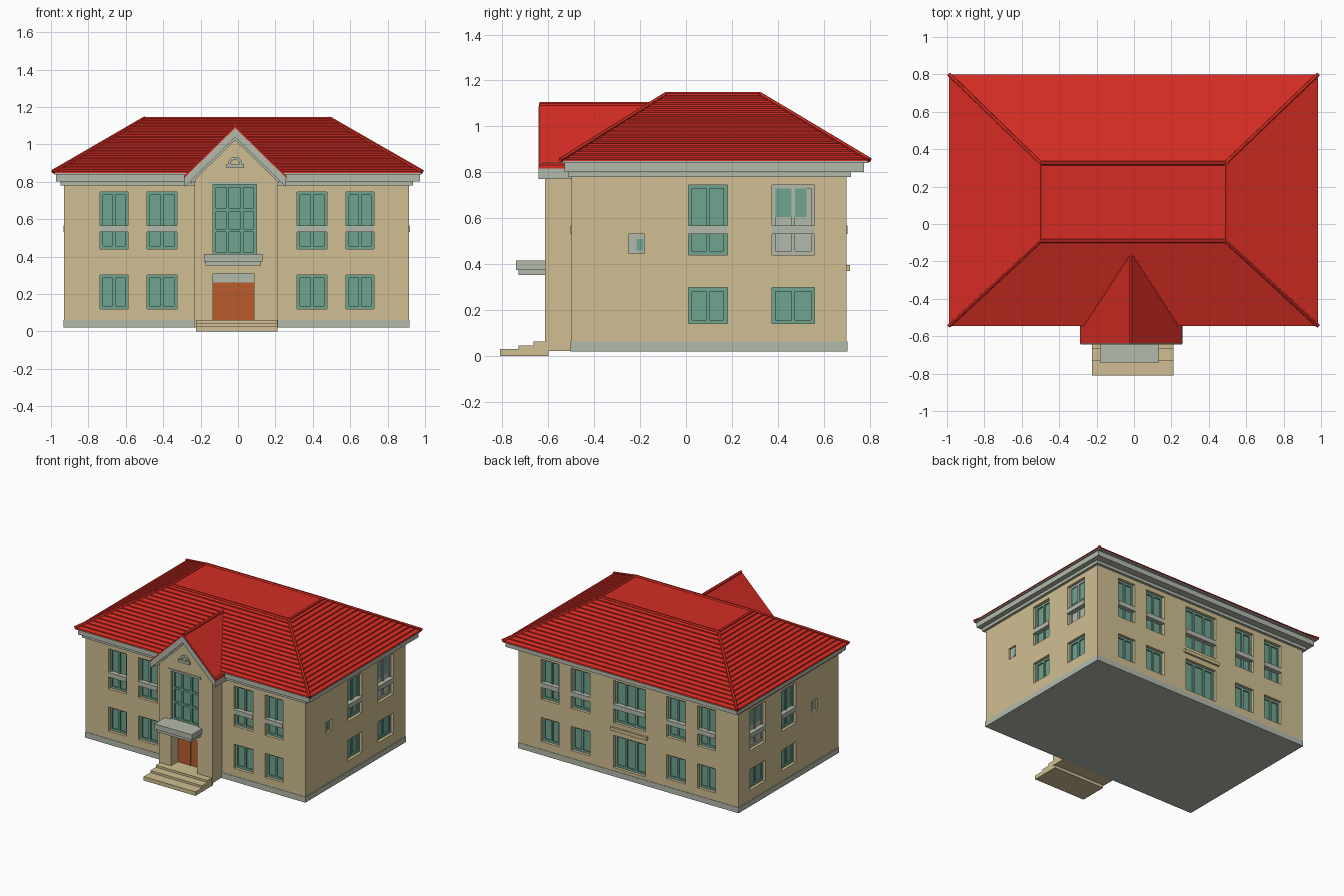
import bpy, bmesh, math
from mathutils import Vector

if "Cube" in bpy.data.objects:
    bpy.data.objects.remove(bpy.data.objects["Cube"])


def mat(name, r, g, b):
    def lin(c):
        c /= 255
        return c / 12.92 if c <= 0.04045 else ((c + 0.055) / 1.055) ** 2.4
    m = bpy.data.materials.new(name)
    m.diffuse_color = (lin(r), lin(g), lin(b), 1)
    m.use_nodes = True
    m.node_tree.nodes["Principled BSDF"].inputs["Base Color"].default_value = m.diffuse_color
    return m


TAN = mat("tan_plaster", 208, 191, 146)
GREY = mat("pale_grey_stone", 180, 186, 171)
RED = mat("red_tile", 212, 44, 35)
TEAL = mat("teal_glass", 112, 163, 143)
ORANGE = mat("orange_wood", 184, 92, 45)


def finish(name, bm, m):
    bmesh.ops.recalc_face_normals(bm, faces=bm.faces)
    me = bpy.data.meshes.new(name)
    bm.to_mesh(me)
    bm.free()
    me.materials.append(m)
    ob = bpy.data.objects.new(name, me)
    bpy.context.collection.objects.link(ob)
    return ob


def boxes(name, items, m):
    """One object from boxes given as (x0, x1, y0, y1, z0, z1)."""
    bm = bmesh.new()
    for x0, x1, y0, y1, z0, z1 in items:
        vs = bmesh.ops.create_cube(bm, size=1)["verts"]
        for v in vs:
            v.co = Vector(((x0 + x1) / 2 + v.co.x * (x1 - x0),
                           (y0 + y1) / 2 + v.co.y * (y1 - y0),
                           (z0 + z1) / 2 + v.co.z * (z1 - z0)))
    return finish(name, bm, m)


def prism(name, pts, y0, y1, m):
    """Extrude an xz outline along y."""
    bm = bmesh.new()
    f = bm.faces.new([bm.verts.new((x, y0, z)) for x, z in pts])
    r = bmesh.ops.extrude_face_region(bm, geom=[f])
    for v in r["geom"]:
        if isinstance(v, bmesh.types.BMVert):
            v.co.y = y1
    return finish(name, bm, m)


def rods(name, pairs, radius, m):
    bm = bmesh.new()
    for a, b in pairs:
        a, b = Vector(a), Vector(b)
        d = b - a
        vs = bmesh.ops.create_cone(bm, cap_ends=True, segments=6, radius1=radius,
                                   radius2=radius, depth=d.length)["verts"]
        bmesh.ops.rotate(bm, verts=vs, matrix=Vector((0, 0, 1)).rotation_difference(d).to_matrix())
        bmesh.ops.translate(bm, verts=vs, vec=(a + b) / 2)
    return finish(name, bm, m)


def cut(ob, items):
    """Cut recesses into a wall."""
    c = boxes("recess_cutter", items, TAN)
    c.hide_render = True
    mod = ob.modifiers.new("recesses", "BOOLEAN")
    mod.operation, mod.solver, mod.object = "DIFFERENCE", "EXACT", c
    bpy.context.view_layer.objects.active = ob
    bpy.ops.object.modifier_apply(modifier=mod.name)
    bpy.data.objects.remove(c)


# wall planes: axis, position, outward sign
PLANES = {"front": ("y", -0.50, -1), "back": ("y", 0.70, 1), "right": ("x", 0.915, 1),
          "left": ("x", -0.93, -1), "porch": ("y", -0.615, -1)}


def on_wall(side, u0, u1, z0, z1, d0, d1):
    axis, p, s = PLANES[side]
    a, b = sorted((p + s * d0, p + s * d1))
    return (u0, u1, a, b, z0, z1) if axis == "y" else (a, b, u0, u1, z0, z1)


# openings
UP, LOW = (0.44, 0.745), (0.12, 0.303)
cols = [(-0.738, -0.588), (-0.487, -0.327), (0.315, 0.475), (0.578, 0.727)]
side_cols = [(0.01, 0.18), (0.375, 0.56)]
tall, low, small = [], [], []
for s in ("front", "back"):
    tall += [(s, a, b, *UP) for a, b in cols]
    low += [(s, a, b, *LOW) for a, b in cols]
for s in ("right", "left"):
    tall += [(s, a, b, *UP) for a, b in side_cols]
    low += [(s, a, b, 0.14, 0.297) for a, b in side_cols]
    small.append((s, -0.25, -0.18, 0.445, 0.53))
tall.append(("back", -0.15, 0.118, 0.425, 0.745))
low.append(("back", -0.15, 0.118, 0.085, 0.33))
DEPTH = 0.04

# main walls and projecting entrance bay
walls = boxes("main_walls", [(-0.93, 0.915, -0.50, 0.70, 0.022, 0.80)], TAN)
cut(walls, [on_wall(*w, -DEPTH, 0.05) for w in tall + low + small])
bay = prism("entrance_bay", [(-0.233, 0.022), (0.215, 0.022), (0.215, 0.83),
                             (-0.01, 1.055), (-0.233, 0.83)], -0.615, -0.30, TAN)
big = ("porch", -0.134, 0.10, 0.41, 0.785)
door = ("porch", -0.134, 0.085, 0.06, 0.31)
cut(bay, [on_wall(*big, -0.035, 0.05), on_wall(*door, -0.09, 0.05)])

# glazing, casement bars, sill bands
glass, bars, bands = [], [], []
grey_panes = []
for w in tall + low + [big]:
    s, a, b, z0, z1 = w
    grey = s in ("right", "left") and a > 0.3 and z0 > 0.4
    (grey_panes if grey else glass).append(on_wall(*w, -DEPTH, -DEPTH + 0.008))
    if grey:
        glass.append(on_wall(s, a + 0.012, b - 0.035, 0.605, 0.73, -DEPTH, -DEPTH + 0.012))
    t, c, wide = 0.008, (a + b) / 2, b - a > 0.2
    dd = (-DEPTH + 0.005, -DEPTH + 0.018)
    dest = grey_panes if grey else bars
    for u in ([a + t, c, b - t] if not wide else [a + t, a + (b - a) / 3, b - (b - a) / 3, b - t]):
        dest.append(on_wall(s, u - t, u + t, z0, z1, *dd))
    for z in [z0 + t, z1 - t] + ([0.54, 0.65] if w is big else []):
        dest.append(on_wall(s, a, b, z - t, z + t, *dd))
    if w in tall:
        bands.append(on_wall(s, a, b, 0.532, 0.567, -DEPTH, 0.004))
for w in small:
    s, a, b, z0, z1 = w
    grey_panes.append(on_wall(*w, -DEPTH, -0.015))
    glass.append(on_wall(s, a + 0.035, b - 0.008, z0 + 0.015, z1 - 0.02, -0.02, -0.011))
boxes("window_glass", glass, TEAL)
boxes("window_bars", bars, TEAL)
boxes("window_bands", bands, GREY)
boxes("grey_window_panels", grey_panes, GREY)
boxes("back_ledge", [(-0.17, 0.138, 0.69, 0.715, 0.37, 0.395)], TAN)

# door leaves with transom
boxes("door_leaves", [(-0.134, -0.027, -0.53, -0.515, 0.06, 0.262),
                      (-0.022, 0.085, -0.53, -0.515, 0.06, 0.262),
                      (-0.03, -0.019, -0.526, -0.515, 0.06, 0.262)], ORANGE)
boxes("door_transom", [(-0.134, 0.085, -0.535, -0.515, 0.262, 0.312)], GREY)

# canopy, bay lintel, entrance steps
boxes("canopy", [(-0.183, 0.13, -0.74, -0.60, 0.375, 0.415),
                 (-0.175, 0.122, -0.73, -0.60, 0.353, 0.375)], GREY)
boxes("bay_lintel", [(-0.155, 0.118, -0.622, -0.61, 0.785, 0.80)], GREY)
boxes("entrance_steps", [(-0.225, 0.21, -0.81, -0.60, 0.0, 0.03),
                         (-0.225, 0.21, -0.73, -0.60, 0.03, 0.046),
                         (-0.225, 0.21, -0.665, -0.60, 0.046, 0.062)], TAN)

# plinth and stepped cornice
boxes("plinth", [(-0.933, 0.918, -0.503, 0.703, 0.02, 0.062)], GREY)
boxes("cornice", [(-0.95, 0.935, -0.515, 0.72, 0.78, 0.802),
                  (-0.972, 0.972, -0.53, 0.775, 0.802, 0.84),
                  (-0.985, 0.982, -0.54, 0.795, 0.84, 0.85),
                  (-0.275, -0.228, -0.63, -0.50, 0.802, 0.842),
                  (0.21, 0.25, -0.63, -0.50, 0.802, 0.842)], GREY)

# hipped roof in lapped tile courses
LO, HI = (-0.99, 0.985, -0.545, 0.80, 0.848), (-0.50, 0.49, -0.09, 0.325, 1.138)


def corners(t, lift=0.0):
    x0, x1, y0, y1, z = (a + (b - a) * t for a, b in zip(LO, HI))
    z += lift
    return [(x0, y0, z), (x1, y0, z), (x1, y1, z), (x0, y1, z)]


bm = bmesh.new()
N = 17
rings = []
for i in range(N):
    rings.append([bm.verts.new(p) for p in corners(i / N)])
    rings.append([bm.verts.new(p) for p in corners(i / N, 0.008)])
rings.append([bm.verts.new(p) for p in corners(1)])
for r, q in zip(rings, rings[1:]):
    for k in range(4):
        bm.faces.new((r[k], r[(k + 1) % 4], q[(k + 1) % 4], q[k]))
bm.faces.new(rings[0][::-1])
bm.faces.new(rings[-1])
finish("hipped_roof", bm, RED)
lo, hi = corners(0, 0.006), corners(1, 0.0)
rods("hip_tiles", [(lo[k], hi[k]) for k in range(4)] +
     [(hi[k], hi[(k + 1) % 4]) for k in range(4)], 0.011, RED)


# gable roof over the bay: red covering on grey bargeboards
def chevron(name, top, thick, half, y0, y1, m):
    c, s = -0.015, 0.98
    prism(name, [(c - half, top - half * s), (c, top), (c + half, top - half * s),
                 (c + half, top - half * s - thick), (c, top - thick),
                 (c - half, top - half * s - thick)], y0, y1, m)


chevron("gable_roof", 1.10, 0.014, 0.275, -0.64, -0.15, RED)
chevron("gable_bargeboard", 1.088, 0.05, 0.272, -0.643, -0.50, GREY)
chevron("gable_inner_moulding", 1.04, 0.018, 0.235, -0.626, -0.55, GREY)
rods("gable_ridge_tile", [((-0.015, -0.638, 1.094), (-0.015, -0.155, 1.094))], 0.012, RED)

# small arched attic opening in the gable
arch = []
for k in range(9):
    a = math.pi * k / 8
    arch.append((math.cos(a), math.sin(a)))
outer = [(-0.015 + 0.038 * x, 0.895 + 0.038 * z) for x, z in arch]
inner = [(-0.015 + 0.024 * x, 0.895 + 0.024 * z) for x, z in arch]
prism("attic_arch", outer + inner[::-1], -0.627, -0.61, GREY)
boxes("attic_sill", [(-0.062, 0.032, -0.63, -0.61, 0.875, 0.895)], GREY)
